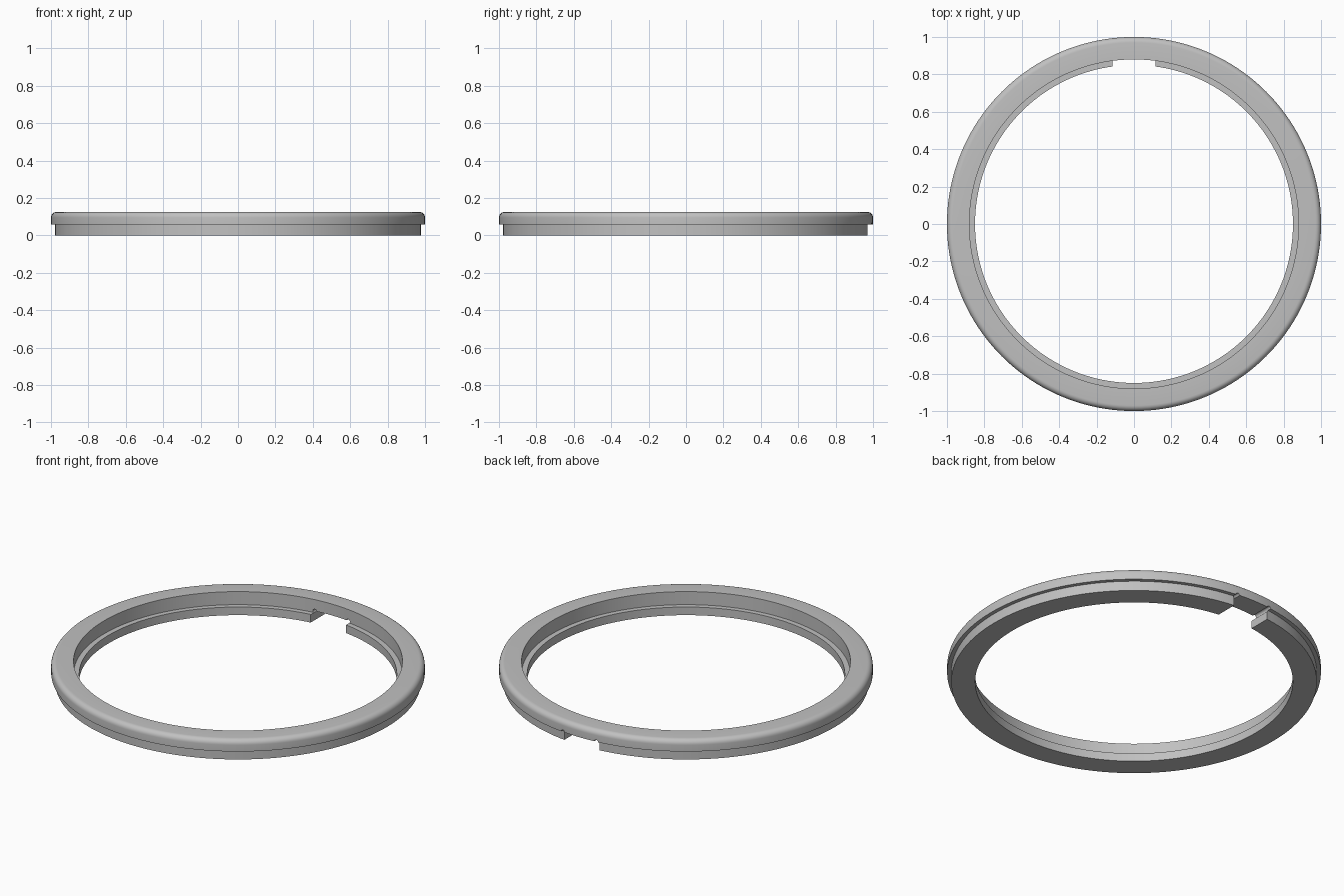
import bpy, bmesh, math
from mathutils import Matrix

cube = bpy.data.objects.get("Cube")
if cube:
    bpy.data.objects.remove(cube, do_unlink=True)

SEGMENTS = 160
HEIGHT, STEP_Z, LIP_Z = 0.125, 0.057, 0.048
OUTER_R, BASE_R, SEAT_R, LIP_R = 1.0, 0.978, 0.88, 0.85
ROUND = 0.03
NOTCH_HALF = 0.115

grey = bpy.data.materials.new("plain_grey")
grey.diffuse_color = (0.53, 0.53, 0.53, 1)
grey.use_nodes = True
grey.node_tree.nodes["Principled BSDF"].inputs["Base Color"].default_value = grey.diffuse_color


def make_object(name, bm):
    bmesh.ops.recalc_face_normals(bm, faces=bm.faces)
    mesh = bpy.data.meshes.new(name)
    bm.to_mesh(mesh)
    bm.free()
    obj = bpy.data.objects.new(name, mesh)
    bpy.context.collection.objects.link(obj)
    mesh.materials.append(grey)
    return obj


def lathe(name, profile):
    """Revolve a closed (radius, height) outline round the z axis."""
    bm = bmesh.new()
    rings = []
    for i in range(SEGMENTS):
        a = 2 * math.pi * i / SEGMENTS
        rings.append([bm.verts.new((r * math.cos(a), r * math.sin(a), z)) for r, z in profile])
    n = len(profile)
    for i, ring in enumerate(rings):
        after = rings[(i + 1) % SEGMENTS]
        for j in range(n):
            k = (j + 1) % n
            bm.faces.new((ring[j], after[j], after[k], ring[k]))
    return make_object(name, bm)


# Stepped ring: base, overhanging flange with rounded shoulder, inner seat and lip
shoulder = [(OUTER_R - ROUND + ROUND * math.cos(t * math.pi / 12),
             HEIGHT - ROUND + ROUND * math.sin(t * math.pi / 12)) for t in range(7)]
profile = [(LIP_R, 0), (BASE_R, 0), (BASE_R, STEP_Z), (OUTER_R, STEP_Z), *shoulder,
           (SEAT_R, HEIGHT), (SEAT_R, LIP_Z), (LIP_R, LIP_Z)]
ring = lathe("stepped_ring", profile)


def cut(cutter):
    cutter.hide_render = True
    cutter.hide_set(True)
    mod = ring.modifiers.new(cutter.name, "BOOLEAN")
    mod.operation = "DIFFERENCE"
    mod.solver = "EXACT"
    mod.object = cutter


# Rear notch through the base, below the flange
bm = bmesh.new()
bmesh.ops.create_cube(bm, size=1)
bmesh.ops.scale(bm, vec=(2 * NOTCH_HALF, 0.5, 0.2), verts=bm.verts)
bmesh.ops.translate(bm, vec=(0, 0.95, STEP_Z - 0.099), verts=bm.verts)
cut(make_object("notch_cutter", bm))

# Small round reliefs in the two upper corners of the notch
for side, label in ((1, "left"), (-1, "right")):
    bm = bmesh.new()
    bmesh.ops.create_cone(bm, cap_ends=True, segments=16, radius1=0.012, radius2=0.012, depth=0.5,
                          matrix=Matrix.Translation((side * (NOTCH_HALF - 0.006), 0.95, STEP_Z))
                          @ Matrix.Rotation(math.pi / 2, 4, "X"))
    cut(make_object(label + "_relief_cutter", bm))

# Bake the cuts, then shade smooth with crisp edges
bpy.ops.object.select_all(action="DESELECT")
bpy.context.view_layer.objects.active = ring
ring.select_set(True)
for mod in list(ring.modifiers):
    bpy.ops.object.modifier_apply(modifier=mod.name)
bpy.ops.object.shade_smooth_by_angle(angle=math.radians(30))
for obj in [o for o in bpy.data.objects if o.name.endswith("_cutter")]:
    bpy.data.objects.remove(obj, do_unlink=True)
